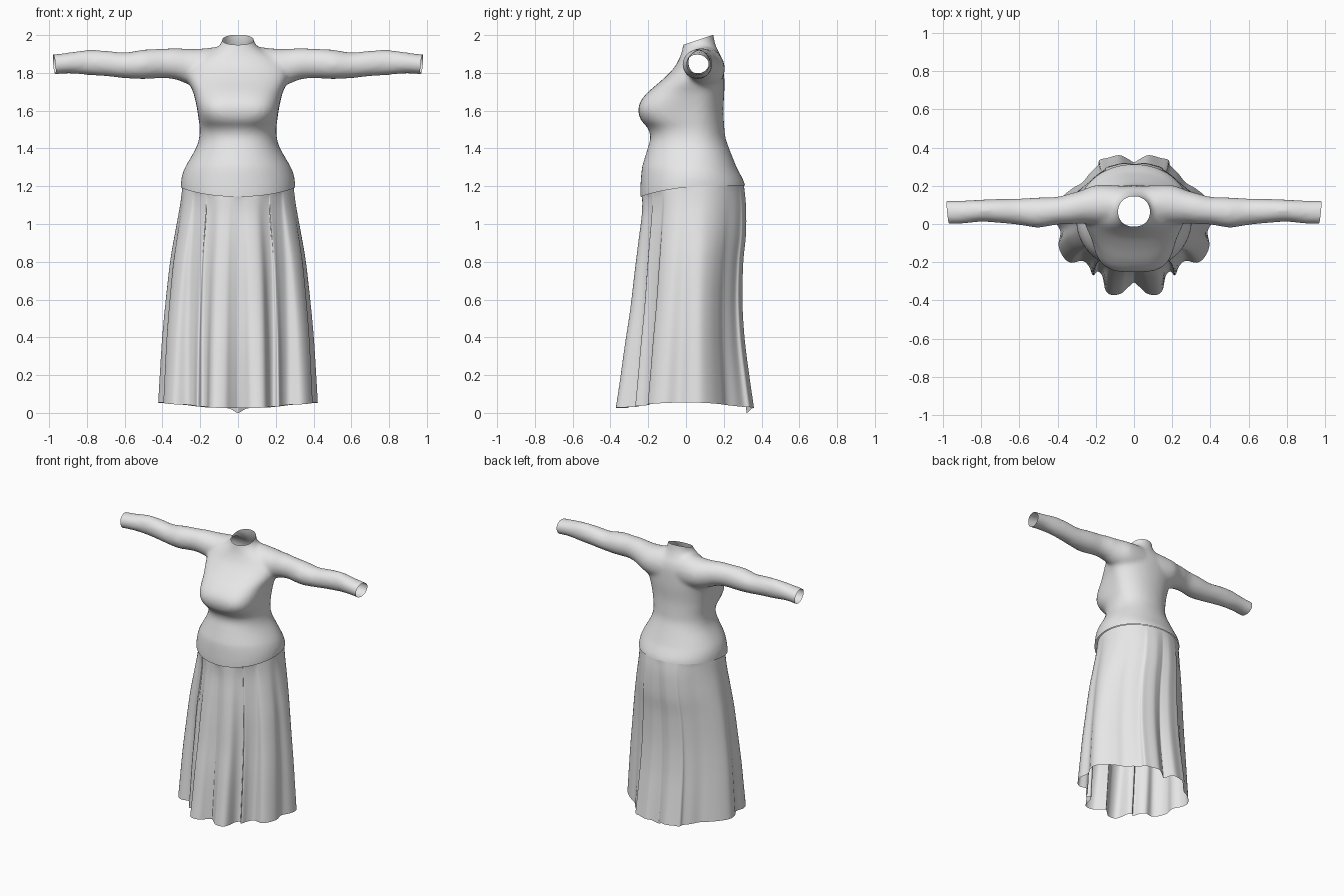
import bpy
import bmesh
from math import atan2, cos, sin, hypot, pi, exp, copysign
from mathutils import Vector

cube = bpy.data.objects.get("Cube")
if cube:
    bpy.data.objects.remove(cube, do_unlink=True)

cloth = bpy.data.materials.new("pale_grey_cloth")
cloth.use_nodes = True
cloth.diffuse_color = (0.8, 0.8, 0.8, 1)
cloth.node_tree.nodes["Principled BSDF"].inputs["Base Color"].default_value = cloth.diffuse_color


def spline(points, steps):
    """Smooth curve through rows of values."""
    rows = [Vector(p) for p in points]
    padded = [rows[0]] + rows + [rows[-1]]
    result = []
    for a, b, c, d in zip(padded, padded[1:], padded[2:], padded[3:]):
        for i in range(steps):
            t = i / steps
            result.append(b + (c - a) * (t / 2)
                          + (a * 2 - b * 5 + c * 4 - d) * (t * t / 2)
                          + (b * 3 - a - c * 3 + d) * (t ** 3 / 2))
    return result + [rows[-1]]


def loft(bm, rings, capped):
    """Skin a list of closed rings with quads."""
    loops = [[bm.verts.new(co) for co in ring] for ring in rings]
    for low, high in zip(loops, loops[1:]):
        for i in range(len(low)):
            bm.faces.new((low[i - 1], low[i], high[i], high[i - 1]))
    if capped:
        bm.faces.new(loops[0])
        bm.faces.new(loops[-1])
    bmesh.ops.recalc_face_normals(bm, faces=bm.faces)


def make_object(name, bm):
    mesh = bpy.data.meshes.new(name)
    bm.to_mesh(mesh)
    bm.free()
    mesh.materials.append(cloth)
    mesh.shade_smooth()
    obj = bpy.data.objects.new(name, mesh)
    bpy.context.collection.objects.link(obj)
    return obj


def power(value, exponent):
    return copysign(abs(value) ** exponent, value)


def waist_edge(y):
    """Height of the seam, dipping towards the front."""
    return 1.205 - 0.06 * max(0, (0.31 - y) / 0.55) ** 3


# Torso sections: height, half width, front, back, squareness of the front
torso_sections = [
    (1.1, .3, -.235, .32, 2), (1.2, .3, -.24, .31, 2.1), (1.25, .295, -.237, .29, 2.1),
    (1.3, .277, -.23, .265, 2.1), (1.4, .22, -.2, .225, 2.2), (1.46, .202, -.185, .205, 2.3),
    (1.51, .2, -.2, .2, 2.5), (1.55, .205, -.235, .197, 3), (1.6, .212, -.25, .195, 3.5),
    (1.65, .222, -.237, .197, 3.2), (1.7, .235, -.195, .2, 2.8), (1.76, .26, -.125, .2, 2.5),
    (1.82, .26, -.065, .198, 2.3), (1.87, .22, -.035, .19, 2), (1.91, .14, -.02, .17, 2),
    (1.95, .09, -.012, .153, 2), (2, .078, -.005, .143, 2), (2.06, .078, 0, .14, 2)]

# Sleeve sections: distance from centre, centre height, half height, centre depth, half depth
sleeve_sections = [
    (0, 1.82, .115, .095, .095), (.1, 1.82, .115, .1, .1), (.2, 1.825, .1, .1, .1),
    (.27, 1.835, .09, .09, .085), (.33, 1.848, .08, .08, .078), (.4, 1.85, .075, .07, .07),
    (.5, 1.845, .075, .06, .076), (.6, 1.84, .065, .064, .066), (.7, 1.85, .065, .068, .06),
    (.8, 1.855, .063, .07, .055), (.9, 1.852, .052, .062, .058), (1.02, 1.84, .05, .06, .06)]

SIDES = 64
angles = [2 * pi * i / SIDES for i in range(SIDES)]


def torso_ring(row):
    z, width, front, back, square = row
    middle = 0.03 + 0.05 * (z - 1.2)
    ring = []
    for a in angles:
        p = 2 / (square if cos(a) > 0 else 2.1)
        depth = middle - front if cos(a) > 0 else back - middle
        ring.append((width * power(sin(a), p), middle - depth * power(cos(a), p), z))
    return ring


def sleeve_ring(row, side):
    x, height, tall, middle, deep = row
    return [(side * x, middle + deep * cos(a), height + tall * sin(a)) for a in angles]


# Bodice: torso and a sleeve-to-sleeve tube fused into one soft skin
body = bmesh.new()
loft(body, [torso_ring(r) for r in spline(torso_sections, 4)], True)
arm = spline(sleeve_sections, 4)
loft(body, [sleeve_ring(r, -1) for r in reversed(arm)] + [sleeve_ring(r, 1) for r in arm[1:]], True)
bodice = make_object("bodice", body)
fuse = bodice.modifiers.new("fuse", 'REMESH')
fuse.mode = 'VOXEL'
fuse.voxel_size = 0.014
soften = bodice.modifiers.new("soften", 'SMOOTH')
soften.factor = 0.5
soften.iterations = 7
swell = bodice.modifiers.new("swell", 'DISPLACE')
swell.mid_level = 0
swell.strength = 0.003

# Open the wrists, neck and waist, then dip the waist seam
body = bmesh.new()
body.from_object(bodice, bpy.context.evaluated_depsgraph_get())
openings = [((.972, .06, 1.84), (1, -.1, -.1)), ((-.972, .06, 1.84), (-1, -.1, -.1)),
            ((0, .065, 1.975), (0, -.333, 1)), ((0, 0, 1.2), (0, 0, -1))]
for place, outward in openings:
    bmesh.ops.bisect_plane(body, geom=body.verts[:] + body.edges[:] + body.faces[:],
                           plane_co=place, plane_no=outward, clear_outer=True)
for v in body.verts:
    if v.co.z < 1.3:
        v.co.z += (waist_edge(v.co.y) - 1.2) * (1.3 - v.co.z) / 0.1
bodice.modifiers.clear()
body.to_mesh(bodice.data)
body.free()
bodice.data.shade_smooth()

# Skirt: pleated hem outline for one half, front to back
hem_outline = [
    (0, -.3), (.035, -.33), (.07, -.36), (.12, -.365), (.15, -.34), (.165, -.27), (.19, -.245),
    (.215, -.265), (.235, -.22), (.27, -.19), (.33, -.2), (.37, -.17), (.395, -.11),
    (.385, -.04), (.415, .02), (.42, .08), (.38, .14), (.32, .19), (.27, .22), (.23, .27),
    (.19, .31), (.18, .34), (.14, .35), (.08, .365), (.04, .35), (0, .325)]
half = spline(hem_outline, 5)
outline = half + [Vector((-p.x, p.y)) for p in reversed(half[1:-1])]

# Skirt envelope: height, half width, front depth, back depth
skirt_sections = [
    (.05, .42, .37, .36), (.2, .412, .35, .338), (.4, .4, .325, .312), (.6, .382, .297, .3),
    (.8, .36, .275, .305), (.95, .335, .257, .32), (1.1, .308, .238, .32), (1.2, .295, .235, .308)]


def skirt_ring(row):
    z, width, front, back = row
    up = (z - 0.05) / 1.15
    fold = max(0, 1 - up) ** 0.6
    ring = []
    for p in outline:
        nx, ny = p.x / 0.42, p.y / 0.365
        a = atan2(nx, -ny)
        reach = 1 + (hypot(nx, ny) - 1) * fold
        depth = front if cos(a) > 0 else back
        x = width * reach * sin(a)
        y = 0.03 * up - (depth + copysign(0.03 * up, cos(a)) * abs(cos(a))) * reach * cos(a)
        hem = 0.055 - 0.03 * cos(a) ** 2
        if cos(a) < 0:
            hem -= 0.025 * exp(-(p.x / 0.03) ** 2)
        ring.append((x, y, hem + up * (waist_edge(y) - hem)))
    return ring


cloth_mesh = bmesh.new()
loft(cloth_mesh, [skirt_ring(r) for r in spline(skirt_sections, 5)], False)
skirt = make_object("pleated_skirt", cloth_mesh)
